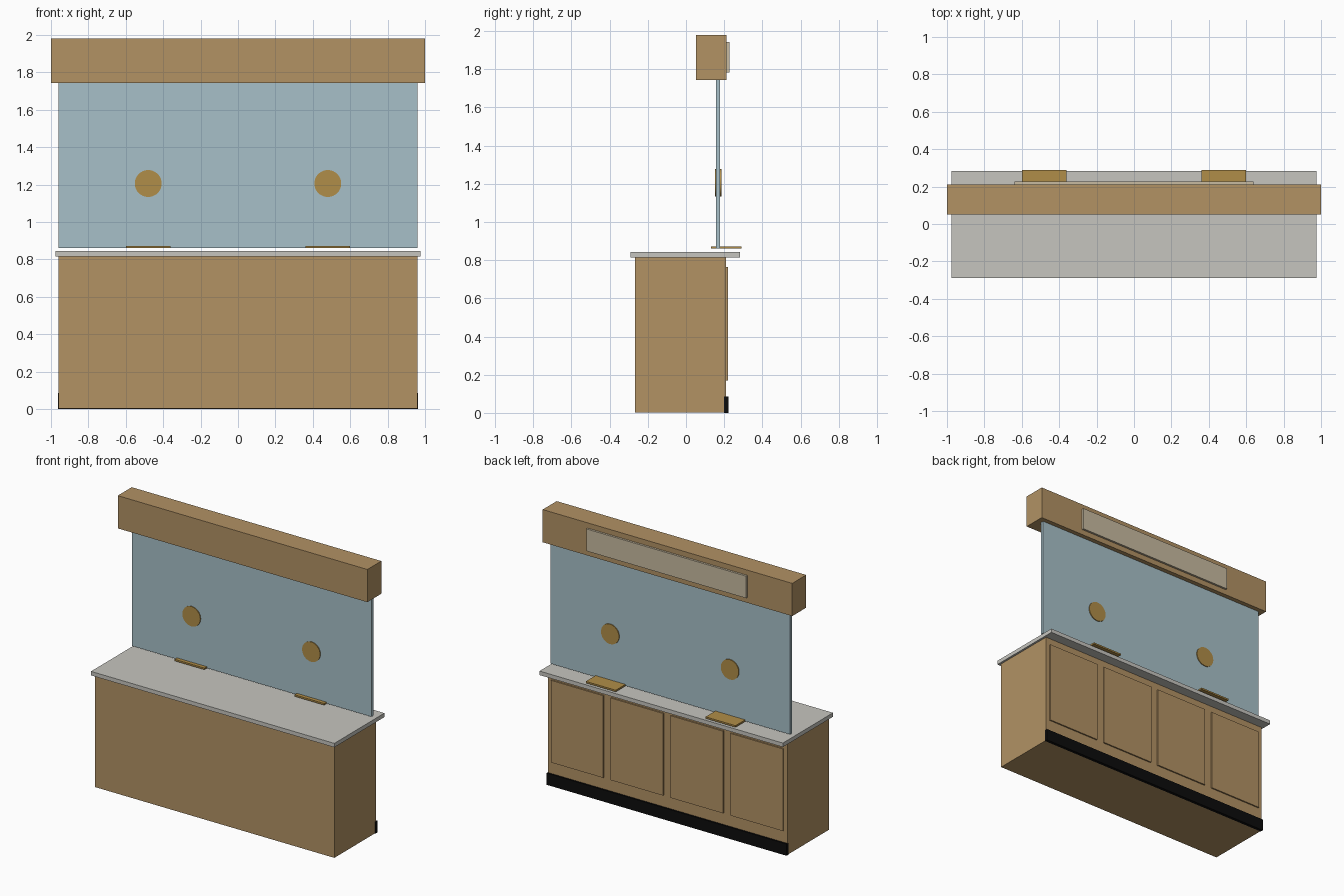
import bpy
import math

cube = bpy.data.objects.get("Cube")
if cube:
    bpy.data.objects.remove(cube, do_unlink=True)


def linear(c):
    c /= 255
    return c / 12.92 if c <= 0.04045 else ((c + 0.055) / 1.055) ** 2.4


def material(name, r, g, b):
    mat = bpy.data.materials.new(name)
    mat.use_nodes = True
    colour = (linear(r), linear(g), linear(b), 1)
    mat.diffuse_color = colour
    bsdf = next(n for n in mat.node_tree.nodes if n.type == 'BSDF_PRINCIPLED')
    bsdf.inputs["Base Color"].default_value = colour
    return mat


wood = material("wood", 178, 146, 100)
stone = material("pale stone", 198, 197, 191)
glass = material("blue glass", 167, 192, 200)
brass = material("brass", 176, 141, 72)
cream = material("cream panel", 200, 187, 161)
black = material("black", 12, 12, 12)


def box(name, x, y, z, mat):
    """Box from (low, high) ranges on each axis."""
    centre = [(a + b) / 2 for a, b in (x, y, z)]
    bpy.ops.mesh.primitive_cube_add(size=1, location=centre)
    obj = bpy.context.object
    obj.name = name
    obj.scale = [b - a for a, b in (x, y, z)]
    bpy.ops.object.transform_apply(location=False, rotation=False, scale=True)
    obj.data.materials.append(mat)
    return obj


# Counter
box("cabinet", (-0.96, 0.96), (-0.268, 0.21), (0.002, 0.815), wood)
box("countertop", (-0.975, 0.975), (-0.29, 0.284), (0.815, 0.844), stone)
box("kick_plate", (-0.962, 0.962), (0.2, 0.222), (0, 0.085), black)

# Cabinet doors on the back
for i in range(4):
    x = -0.72 + 0.48 * i
    box(f"door_{i + 1}", (x - 0.21, x + 0.21), (0.205, 0.22), (0.17, 0.765), wood)

# Screen and overhead beam
box("glass_screen", (-0.96, 0.96), (0.157, 0.179), (0.862, 1.75), glass)
box("header_beam", (-1, 1), (0.052, 0.212), (1.743, 1.98), wood)
box("header_panel", (-0.64, 0.64), (0.205, 0.227), (1.782, 1.942), cream)

# Speaking discs and pass-through trays
for side, x in (("right", -0.48), ("left", 0.48)):
    bpy.ops.mesh.primitive_cylinder_add(
        vertices=32, radius=0.072, depth=0.034,
        location=(x, 0.168, 1.206), rotation=(math.pi / 2, 0, 0))
    disc = bpy.context.object
    disc.name = f"speaking_disc_{side}"
    disc.data.materials.append(brass)
    bpy.ops.object.shade_smooth_by_angle(angle=math.radians(30))
    box(f"tray_{side}", (x - 0.12, x + 0.12), (0.13, 0.29), (0.86, 0.872), brass)
